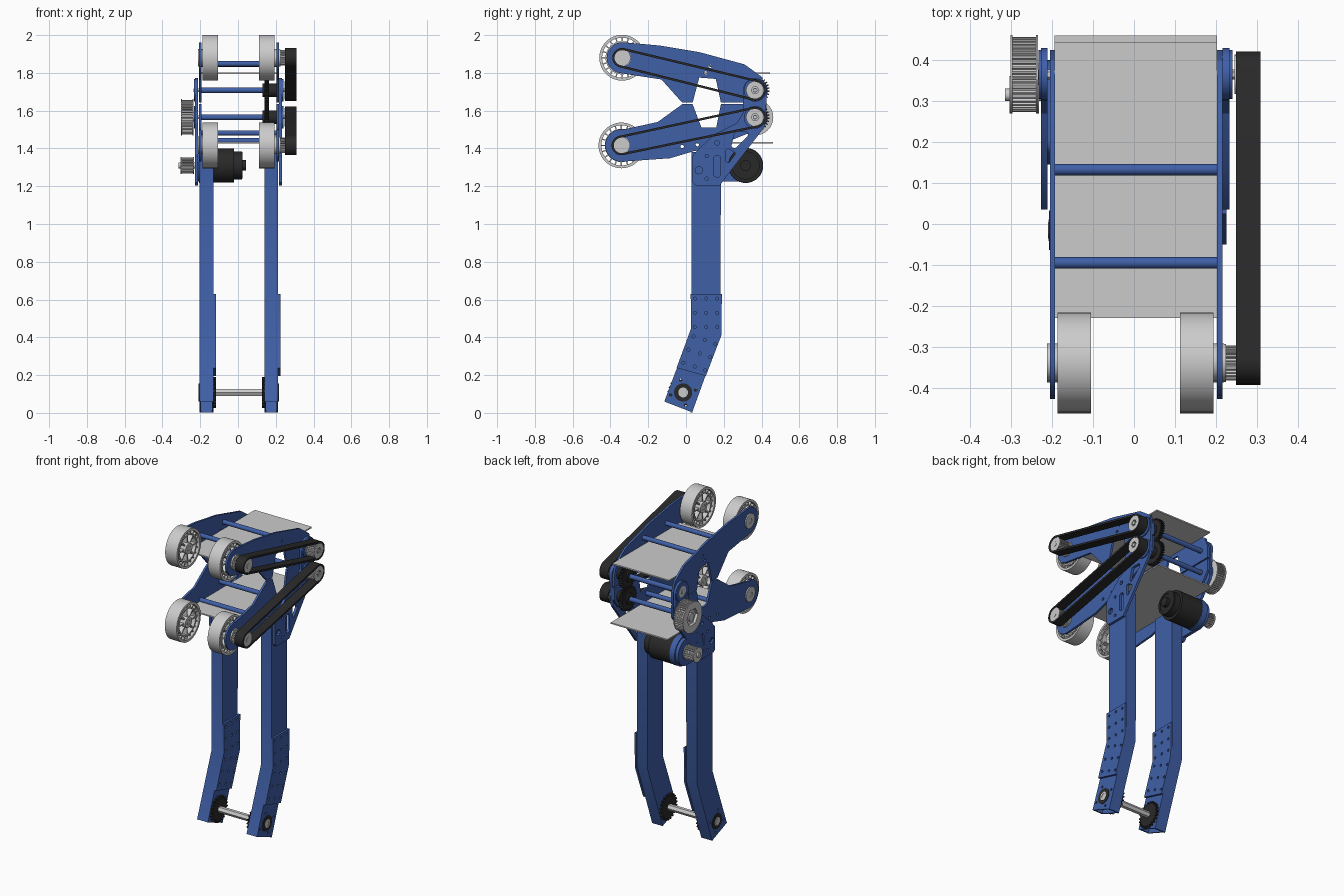
import bpy, bmesh
from math import pi, sin, cos
from mathutils import Matrix, Vector
from mathutils.geometry import convex_hull_2d

if "Cube" in bpy.data.objects:
    bpy.data.objects.remove(bpy.data.objects["Cube"])


def material(name, col):
    m = bpy.data.materials.new(name)
    m.diffuse_color = (*col, 1)
    m.use_nodes = True
    m.node_tree.nodes["Principled BSDF"].inputs["Base Color"].default_value = m.diffuse_color
    return m


BLUE = material("blue_paint", (0.05, 0.115, 0.385))
BLACK = material("black_rubber", (0.022, 0.022, 0.022))
AXES = Matrix(((0, 0, 1), (1, 0, 0), (0, 1, 0)))  # profile (y, z), depth along x


# --- helpers: 2D loops in the side (y, z) plane, extruded along x ---
def circle(c, r, n=32):
    return [(c[0] + r * cos(2 * pi * i / n), c[1] + r * sin(2 * pi * i / n)) for i in range(n)]


def arc(c, r, a0, a1, n=14):
    return [(c[0] + r * cos(a0 + (a1 - a0) * i / n), c[1] + r * sin(a0 + (a1 - a0) * i / n))
            for i in range(n + 1)]


def gear(c, r, depth, n):
    pts = []
    for i in range(n):
        for f, rr in ((0, r - depth), (0.4, r - depth), (0.55, r), (0.85, r)):
            a = 2 * pi * (i + f) / n
            pts.append((c[0] + rr * cos(a), c[1] + rr * sin(a)))
    return pts


def hull(*discs):
    pts = [p for c, r in discs for p in circle(c, r)]
    return [pts[i] for i in convex_hull_2d([Vector(p) for p in pts])]


def plate(name, x0, x1, loops, mat=None):
    """Fill the loops (outer outlines, then holes) and extrude from x0 to x1."""
    cu = bpy.data.curves.new(name, 'CURVE')
    cu.dimensions, cu.fill_mode, cu.extrude = '2D', 'BOTH', (x1 - x0) / 2
    for loop in loops:
        s = cu.splines.new('POLY')
        s.points.add(len(loop) - 1)
        for p, (u, v) in zip(s.points, loop):
            p.co = (u, v, 0, 1)
        s.use_cyclic_u = True
    tmp = bpy.data.objects.new(name + "_curve", cu)
    bpy.context.collection.objects.link(tmp)
    bpy.context.view_layer.update()
    dg = bpy.context.evaluated_depsgraph_get()
    me = bpy.data.meshes.new_from_object(tmp.evaluated_get(dg))
    bpy.data.objects.remove(tmp)
    bm = bmesh.new()
    bm.from_mesh(me)
    bmesh.ops.remove_doubles(bm, verts=bm.verts, dist=1e-5)
    bmesh.ops.transform(bm, verts=bm.verts, matrix=Matrix.Translation(((x0 + x1) / 2, 0, 0)) @ AXES.to_4x4())
    bmesh.ops.recalc_face_normals(bm, faces=bm.faces)
    for e in bm.edges:
        e.smooth = e.calc_face_angle(0) < 0.5
    for f in bm.faces:
        f.smooth = True
    bm.to_mesh(me)
    bm.free()
    me.materials.clear()
    if mat:
        me.materials.append(mat)
    ob = bpy.data.objects.new(name, me)
    bpy.context.collection.objects.link(ob)
    return ob


def disc(name, x0, x1, c, r, mat=None, hole=0, n=32):
    return plate(name, x0, x1, [circle(c, r, n)] + ([circle(c, hole, n)] if hole else []), mat)


def pulley(name, x0, x1, c, r, teeth, hole=0.016):
    plate(name + "_teeth", x0, x1, [gear(c, r, 0.007, teeth), circle(c, hole, 6)])
    for i, x in enumerate((x0, x1 - 0.005)):
        disc(f"{name}_flange_{i}", x, x + 0.005, c, r + 0.004, None, hole + 0.004)


# key axes (y, z)
WHEEL_TOP, WHEEL_LOW = (-0.338, 1.88), (-0.342, 1.416)
DRIVE_TOP, DRIVE_LOW = (0.366, 1.708), (0.366, 1.565)
MOTOR, FOOT = (0.316, 1.31), (-0.015, 0.108)

# --- legs: hollow bent tubes with riveted gusset plates ---
front = [(0.03, 1.38), (0.03, 0.445), (-0.115, 0.06)]
back = [(0.033, 0.003), (0.182, 0.415), (0.185, 1.38)]
T = 0.008
gusset = [(0.025, 0.63), (0.19, 0.63), (0.187, 0.41), (0.105, 0.195), (-0.05, 0.238), (0.026, 0.445)]
rivets = [(y, z) for z in (0.605, 0.53, 0.455) for y in (0.047, 0.107, 0.165)]
rivets += [(y - 0.38 * d, 0.41 - d + k) for d in (0.015, 0.085, 0.155)
           for y, k in ((0.045, 0.01), (0.105, -0.01), (0.16, -0.03))]
foot_bolts = [(FOOT[0] + 0.068 * cos(a), FOOT[1] + 0.068 * sin(a)) for a in (0.2, 1.77, 3.34, 4.91)]
for side, x0, x1 in (("left", -0.205, -0.13), ("right", 0.14, 0.213)):
    for k, x in (("outer", x0), ("inner", x1 - T)):
        plate(f"{side}_leg_{k}_wall", x, x + T,
              [front + back, circle(FOOT, 0.035)] + [circle(b, 0.007, 10) for b in foot_bolts], BLUE)
    plate(f"{side}_leg_front_wall", x0, x1, [front + [(y + T, z) for y, z in reversed(front)]], BLUE)
    plate(f"{side}_leg_back_wall", x0, x1, [back + [(y - T, z) for y, z in reversed(back)]], BLUE)
    plate(f"{side}_leg_gusset", x1, x1 + 0.013, [gusset] + [circle(r, 0.008, 12) for r in rivets], BLUE)
    disc(f"{side}_foot_bearing", x0 - 0.003, x1 + 0.003, FOOT, 0.048, BLACK, 0.026)
    disc(f"{side}_foot_bearing_race", x0 - 0.004, x1 + 0.004, FOOT, 0.026, None, 0.014)

# --- foot axle and sprockets ---
disc("foot_axle", -0.21, 0.215, FOOT, 0.02, None, 0, 6)
for side, x in (("left", -0.13), ("right", 0.127)):
    plate(f"{side}_foot_sprocket", x, x + 0.013, [gear(FOOT, 0.082, 0.013, 22), circle(FOOT, 0.018)], BLACK)

# --- jaw arms and gearbox brackets, both sides ---
upper_arm = (arc(WHEEL_TOP, 0.082, 1.45 * pi, 0.47 * pi, 18) +
             [(-0.14, 1.945), (0.07, 1.91), (0.31, 1.845), (0.40, 1.78), (0.425, 1.71), (0.425, 1.642),
              (0.185, 1.642), (0.158, 1.768), (0.07, 1.775), (0.035, 1.642), (-0.02, 1.642), (-0.13, 1.765)])
lower_arm = (arc(WHEEL_LOW, 0.086, 0.45 * pi, 1.53 * pi, 18) +
             [(-0.085, 1.348), (0.04, 1.385), (0.13, 1.40), (0.38, 1.50), (0.425, 1.56), (0.425, 1.634),
              (0.185, 1.634), (0.16, 1.51), (0.082, 1.51), (0.035, 1.634), (-0.02, 1.634), (-0.15, 1.54)])
upper_bolts = [(0.105, 1.80), (0.128, 1.835)]
lower_bolts = [(-0.02, 1.41), (0.06, 1.42)]
bracket = ([(0.035, 1.22), (0.05, 1.205), (0.18, 1.205), (0.205, 1.24), (0.417, 1.515)] +
           arc(DRIVE_TOP, 0.064, 0, pi) +
           [(0.302, 1.59), (0.27, 1.535), (0.15, 1.475), (0.06, 1.39), (0.035, 1.36)])
bracket_holes = [hull(((0.165, 1.265), 0.018), ((0.165, 1.345), 0.018)),
                 hull(((0.222, 1.335), 0.01), ((0.222, 1.385), 0.012), ((0.25, 1.372), 0.01)),
                 hull(((0.255, 1.415), 0.014), ((0.27, 1.475), 0.014), ((0.315, 1.475), 0.014)),
                 circle((0.068, 1.285), 0.02, 8), circle((0.11, 1.24), 0.009, 12),
                 circle((0.11, 1.36), 0.009, 12), circle((0.165, 1.43), 0.012, 12)]
for side, a0, b0 in (("left", -0.206, -0.228), ("right", 0.203, 0.217)):
    for k, outline, hub, bolts in (("upper", upper_arm, WHEEL_TOP, upper_bolts),
                                   ("lower", lower_arm, WHEEL_LOW, lower_bolts)):
        plate(f"{side}_{k}_arm", a0, a0 + 0.013,
              [outline, circle(hub, 0.03)] + [circle(b, 0.009, 12) for b in bolts], BLUE)
    plate(f"{side}_gearbox_bracket", b0, b0 + 0.016, [bracket] + bracket_holes, BLUE)
    cap = b0 - 0.005 if side == "left" else b0 + 0.012
    for k, c in (("upper", DRIVE_TOP), ("lower", DRIVE_LOW)):
        disc(f"{side}_{k}_bearing_cup", cap, cap + 0.012, c, 0.06, BLUE, 0.035)
        disc(f"{side}_{k}_bearing", cap + 0.001, cap + 0.011, c, 0.035, None, 0.012)

# --- cross rods, drive shafts and deck sheets ---
for i, c in enumerate(((-0.095, 1.848), (0.133, 1.845), (0.1, 1.482), (-0.095, 1.44))):
    disc(f"cross_rod_{i}", -0.204, 0.214, c, 0.014, BLUE, 0.005)
for k, c in (("upper", DRIVE_TOP), ("lower", DRIVE_LOW)):
    disc(f"{k}_drive_tube", -0.2, 0.2, (c[0], c[1]), 0.015, BLUE)
    disc(f"{k}_drive_shaft", -0.235, 0.31, c, 0.012, None, 0, 6)
for k, z, y1 in (("upper", 1.797, 0.445), ("lower", 1.43, 0.461)):
    plate(f"{k}_deck_sheet", -0.194, 0.203, [[(-0.23, z - 0.004), (y1, z - 0.004), (y1, z + 0.004), (-0.23, z + 0.004)]])


# --- wheels: rim, slotted ring, spokes, hub ---
def wheel(name, x0, x1, c):
    disc(name + "_rim", x0, x1, c, 0.121, None, 0.106, 48)
    disc(name + "_ring", x0 + 0.008, x1 - 0.008, c, 0.088, None, 0.08, 40)
    disc(name + "_hub", x0, x1, c, 0.034, None, 0.016)
    for k, n, r0, r1, w in (("rib", 20, 0.086, 0.108, 0.0035), ("spoke", 8, 0.03, 0.082, 0.004)):
        loops = []
        for i in range(n):
            a = 2 * pi * i / n
            loops.append([(c[0] + r * cos(a) - t * sin(a), c[1] + r * sin(a) + t * cos(a))
                          for r, t in ((r0, -w), (r1, -w), (r1, w), (r0, w))])
        plate(f"{name}_{k}s", x0 + 0.01, x1 - 0.01, loops)


for k, c in (("upper", WHEEL_TOP), ("lower", WHEEL_LOW)):
    for side, x0, x1 in (("left", -0.187, -0.105), ("right", 0.112, 0.194)):
        wheel(f"{k}_{side}_wheel", x0, x1, c)
    disc(f"{k}_left_wheel_bearing", -0.213, -0.187, c, 0.046, None, 0.016)
    disc(f"{k}_right_wheel_bearing", 0.194, 0.22, c, 0.046, None, 0.016)
    disc(f"{k}_left_wheel_pin", -0.211, -0.105, c, 0.016, None, 0, 6)
    disc(f"{k}_right_wheel_pin", 0.112, 0.309, c, 0.016, None, 0, 6)

# --- belts and belt pulleys on the right ---
for k, a, b in (("upper", WHEEL_TOP, DRIVE_TOP), ("lower", WHEEL_LOW, DRIVE_LOW)):
    plate(f"{k}_belt", 0.25, 0.31, [hull((a, 0.052), (b, 0.056)), hull((a, 0.04), (b, 0.044))], BLACK)
    pulley(f"{k}_wheel_pulley", 0.22, 0.307, a, 0.041, 24)
    pulley(f"{k}_drive_pulley", 0.246, 0.309, b, 0.044, 24, 0.02)

# --- meshing gears inside the right arm ---
for k, c, t in (("upper", DRIVE_TOP, 0), ("lower", DRIVE_LOW, 0)):
    plate(f"{k}_gear", 0.14, 0.165, [gear(c, 0.077, 0.011, 28), circle(c, 0.012)], BLACK)
    disc(f"{k}_gear_hub", 0.13, 0.203, c, 0.035, BLACK)

# --- drive pulley and motor on the left ---
pulley("large_pulley", -0.302, -0.235, DRIVE_LOW, 0.092, 44, 0.055)
disc("large_pulley_web", -0.285, -0.25, DRIVE_LOW, 0.056, None, 0.014)
disc("large_pulley_hub", -0.296, -0.233, DRIVE_LOW, 0.026)
plate("motor_mount", -0.227, -0.206, [hull((MOTOR, 0.085), ((0.19, 1.27), 0.045), ((0.2, 1.38), 0.03))], BLUE)
disc("motor_ring", -0.206, -0.17, MOTOR, 0.093, BLUE)
disc("motor_body", -0.17, -0.02, MOTOR, 0.091, BLACK, 0, 48)
disc("motor_cap", -0.02, 0.02, MOTOR, 0.074, BLACK, 0, 48)
disc("motor_cap_ring", 0.02, 0.024, MOTOR, 0.07, BLACK, 0.058, 48)
disc("motor_tail", 0.02, 0.042, MOTOR, 0.028, BLACK)
pulley("motor_pulley", -0.305, -0.232, MOTOR, 0.042, 20)
disc("motor_shaft", -0.315, -0.2, MOTOR, 0.015)
